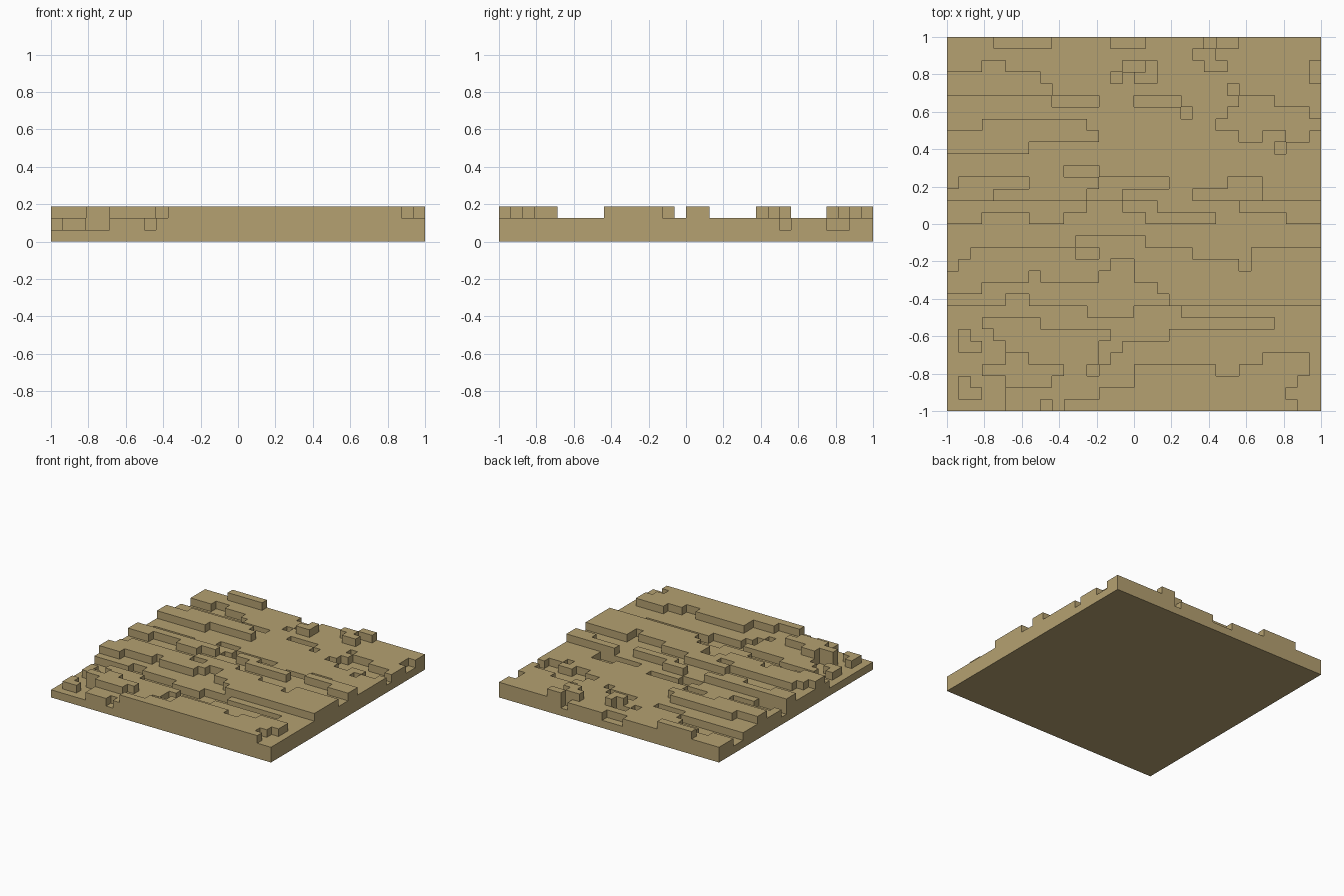
import bpy, bmesh

cube = bpy.data.objects.get("Cube")
if cube:
    bpy.data.objects.remove(cube, do_unlink=True)

N = 32            # cells per side
S = 2.0 / N       # cell size and step height
LOW, MID, HIGH = 1, 2, 3

# Terrain starts as a flat plateau; features raise or lower it.
# Row 0 is the back edge, column 0 is the -x edge.
height = [[MID] * N for _ in range(N)]


def feature(level, first_row, *rows):
    """Set column spans (first, last) on consecutive rows."""
    for i, spans in enumerate(rows):
        for a, b in spans:
            for c in range(a, b + 1):
                height[first_row + i][c] = level


# Back edge: blocks and notches
feature(HIGH, 0, [(4, 8)])
feature(LOW, 0, [(14, 16)])
feature(LOW, 0, [(22, 22)])
feature(HIGH, 0, [(23, 24)], [(21, 22)], [(22, 23)])
feature(LOW, 2, [(15, 16)], [(14, 14)])
feature(HIGH, 2, [(17, 17)], [(16, 17)])
feature(LOW, 2, [(31, 31)], [(31, 31)])

# Back pits and gullies
feature(LOW, 2, [(3, 4)], [(0, 7)], [(0, 8)], [(9, 12)])
feature(LOW, 5, [(16, 19)], [(20, 20)])
feature(LOW, 4, [(24, 24)], [(25, 27)], [(24, 30)], [(23, 31)],
        [(25, 26), (29, 30)], [(28, 28)])

# Back ridge
feature(HIGH, 7, [(3, 11)], [(0, 12)], [(0, 6)])

# Middle pits
feature(LOW, 11, [(10, 12)])
feature(LOW, 12, [(1, 6)], [(0, 3)])
feature(LOW, 12, [(13, 18)], [(12, 14)])
feature(LOW, 12, [(24, 26)], [(21, 26)])

# Middle ridge
feature(HIGH, 14, [(0, 11), (15, 17), (25, 31)], [(0, 2), (7, 9), (17, 22), (29, 31)])

# Broad ridge in front of the middle
feature(HIGH, 17, [(11, 16)], [(2, 10), (13, 20), (26, 31)],
        [(1, 13), (16, 24), (26, 31)], [(0, 6), (8, 12), (16, 31)],
        [(0, 2), (18, 31)], [(19, 31)])

# Front valley and low corner
feature(LOW, 22, [(5, 6)], [(0, 11), (16, 19)], [(0, 2), (8, 27)],
        [(0, 3), (14, 18)], [(0, 4), (13, 14)], [(0, 4), (13, 13)],
        [(0, 4), (12, 12)], [(0, 4)], [(0, 4)], [(0, 4), (8, 8)])
feature(MID, 25, [(1, 1)], [(1, 2)])
feature(MID, 29, [(1, 1)], [(1, 2)])

# Front ridges
feature(HIGH, 27, [(5, 6)], [(3, 9)], [(5, 8)])
feature(HIGH, 27, [(27, 30)], [(16, 22), (25, 30)], [(16, 29)],
        [(13, 28)], [(10, 29)])

# Sand material
sand = bpy.data.materials.new("sand")
sand.use_nodes = True
rgba = (0.462, 0.356, 0.165, 1.0)
sand.diffuse_color = rgba
bsdf = sand.node_tree.nodes["Principled BSDF"]
bsdf.inputs["Base Color"].default_value = rgba
bsdf.inputs["Roughness"].default_value = 0.9

bm = bmesh.new()


def level_at(r, c):
    return height[r][c] if 0 <= r < N and 0 <= c < N else 0


def quad(*points):
    bm.faces.new([bm.verts.new((-1 + c * S, 1 - r * S, k * S)) for c, r, k in points])


# Tops, and walls wherever a neighbour is lower
for r in range(N):
    for c in range(N):
        h = height[r][c]
        quad((c, r + 1, h), (c + 1, r + 1, h), (c + 1, r, h), (c, r, h))
        sides = [(1, 0, (c, r + 1), (c + 1, r + 1)),
                 (-1, 0, (c + 1, r), (c, r)),
                 (0, 1, (c + 1, r + 1), (c + 1, r)),
                 (0, -1, (c, r), (c, r + 1))]
        for dr, dc, a, b in sides:
            for k in range(level_at(r + dr, c + dc), h):
                quad((*a, k), (*b, k), (*b, k + 1), (*a, k + 1))

# Underside
for r in range(N):
    for c in range(N):
        quad((c, r, 0), (c + 1, r, 0), (c + 1, r + 1, 0), (c, r + 1, 0))

bmesh.ops.remove_doubles(bm, verts=bm.verts, dist=0.0005)
mesh = bpy.data.meshes.new("terrain_slab")
bm.to_mesh(mesh)
bm.free()
mesh.materials.append(sand)
slab = bpy.data.objects.new("terrain_slab", mesh)
bpy.context.collection.objects.link(slab)
